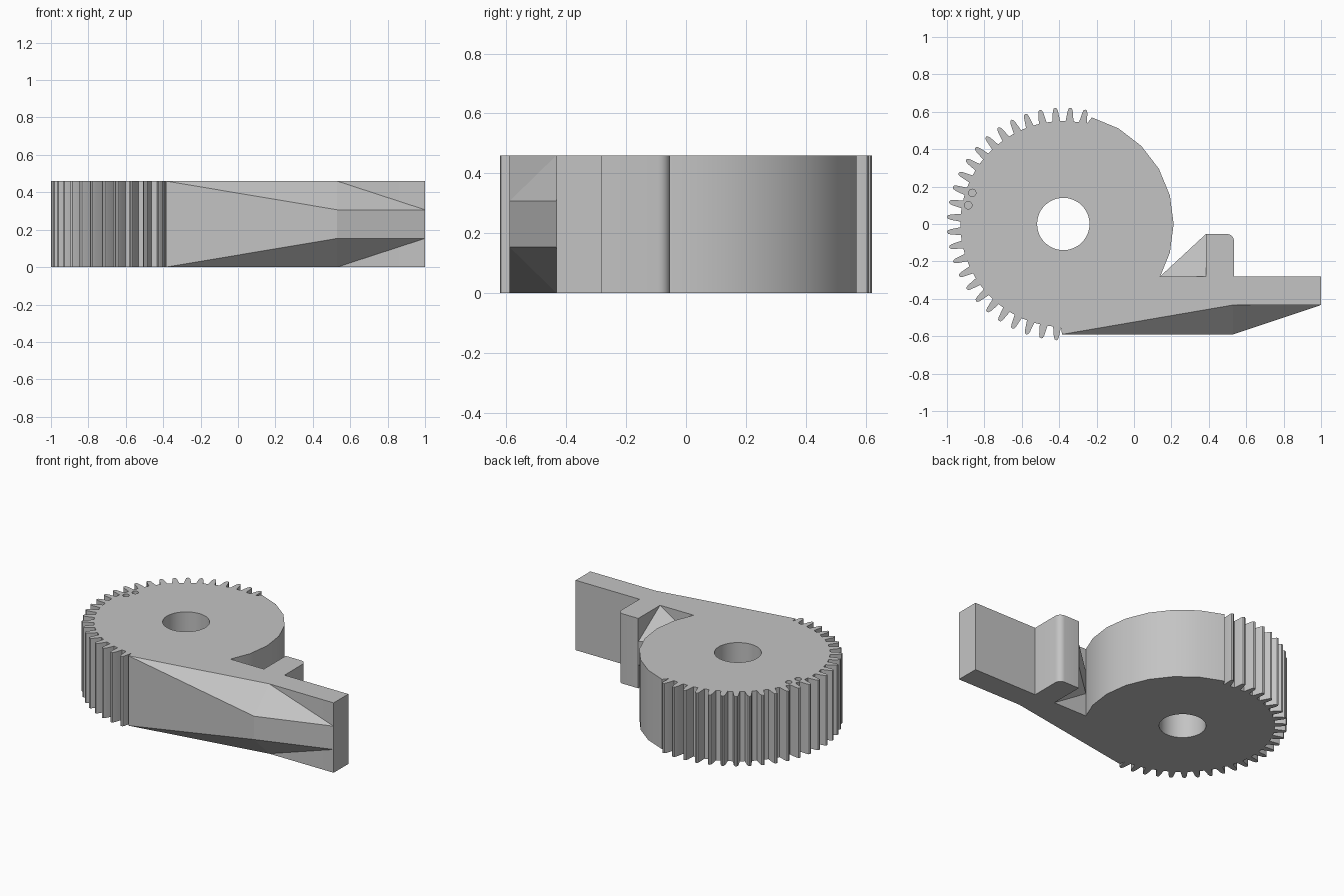
import bpy, bmesh
from math import sin, cos, radians, pi

if "Cube" in bpy.data.objects:
    bpy.data.objects.remove(bpy.data.objects["Cube"])

H = 0.46                    # part thickness
LOW, HIGH = H / 3, H * 2 / 3  # middle band of the tapered webs
CX = -0.378                 # gear axis
FRONT, INNER, BACK = -0.59, -0.433, -0.28
TAB_L, TAB_R, TAB_Y = 0.385, 0.535, -0.053

grey = bpy.data.materials.new("light_grey")
grey.use_nodes = True
colour = (0.55, 0.55, 0.55, 1)
grey.diffuse_color = colour
grey.node_tree.nodes["Principled BSDF"].inputs["Base Color"].default_value = colour


def finish(bm, name):
    bmesh.ops.recalc_face_normals(bm, faces=bm.faces)
    mesh = bpy.data.meshes.new(name)
    bm.to_mesh(mesh)
    bm.free()
    mesh.materials.append(grey)
    ob = bpy.data.objects.new(name, mesh)
    bpy.context.collection.objects.link(ob)
    return ob


def prism(name, outline, z0, z1):
    bm = bmesh.new()
    base = bm.faces.new([bm.verts.new((x, y, z0)) for x, y in outline])
    top = bmesh.ops.extrude_face_region(bm, geom=[base], use_keep_orig=True)
    verts = [v for v in top["geom"] if isinstance(v, bmesh.types.BMVert)]
    bmesh.ops.translate(bm, verts=verts, vec=(0, 0, z1 - z0))
    return finish(bm, name)


def web(name, tall, short):
    """Solid hull of full-height corners and corners reduced to the middle band."""
    bm = bmesh.new()
    for corners, heights in ((tall, (0, H)), (short, (LOW, HIGH))):
        for x, y in corners:
            for z in heights:
                bm.verts.new((x, y, z))
    bmesh.ops.convex_hull(bm, input=bm.verts)
    bmesh.ops.dissolve_limit(bm, angle_limit=radians(1), verts=bm.verts, edges=bm.edges)
    return finish(bm, name)


def circle(x, y, r, n):
    return [(x + r * cos(2 * pi * i / n), y + r * sin(2 * pi * i / n)) for i in range(n)]


def select_only(ob):
    bpy.ops.object.select_all(action='DESELECT')
    ob.select_set(True)
    bpy.context.view_layer.objects.active = ob


def drill(ob, outline, z0, z1):
    cutter = prism("hole_cutter", outline, z0, z1)
    cutter.hide_render = True
    mod = ob.modifiers.new("hole", 'BOOLEAN')
    mod.operation, mod.solver, mod.object = 'DIFFERENCE', 'EXACT', cutter
    select_only(ob)
    bpy.ops.object.modifier_apply(modifier=mod.name)
    bpy.data.objects.remove(cutter)


# Arm and upright tab with one rounded corner
outline = [(-0.385, FRONT), (0.53, INNER), (1, INNER), (1, BACK), (TAB_R, BACK)]
R = 0.04
for i in range(6):
    a = radians(18 * i)
    outline.append((TAB_R - R + R * cos(a), TAB_Y - R + R * sin(a)))
outline += [(TAB_L, TAB_Y), (TAB_L, BACK), (0.14, BACK)]

# Plain round side of the gear
for deg in range(-15, 76, 15):
    a = radians(deg)
    outline.append((CX + 0.59 * cos(a), 0.59 * sin(a)))

# Gear teeth, each drawn as radius and sideways offset
tooth = [(0.55, -0.021), (0.603, -0.014), (0.618, -0.009), (0.623, 0),
         (0.618, 0.009), (0.603, 0.014), (0.55, 0.021)]
for k in range(26):
    a = radians(79 + 7.5 * k)
    for r, s in tooth:
        outline.append((CX + r * cos(a) - s * sin(a), r * sin(a) + s * cos(a)))

body = prism("gear_and_arm", outline, 0, H)

# Shaft hole and two small marker pits
drill(body, circle(CX, 0, 0.14, 48), -0.1, H + 0.1)
for x, y in ((-0.865, 0.166), (-0.886, 0.1)):
    drill(body, circle(x, y, 0.02, 16), H - 0.06, H + 0.1)
select_only(body)
bpy.ops.object.shade_smooth_by_angle(angle=radians(30))

# Tapered webs strengthening the arm and the tab
web("arm_web", [(-0.385, FRONT), (0.53, INNER)], [(0.53, FRONT), (1, INNER)])
web("tab_web", [(TAB_L, BACK)], [(0.14, BACK), (TAB_L, TAB_Y)])
